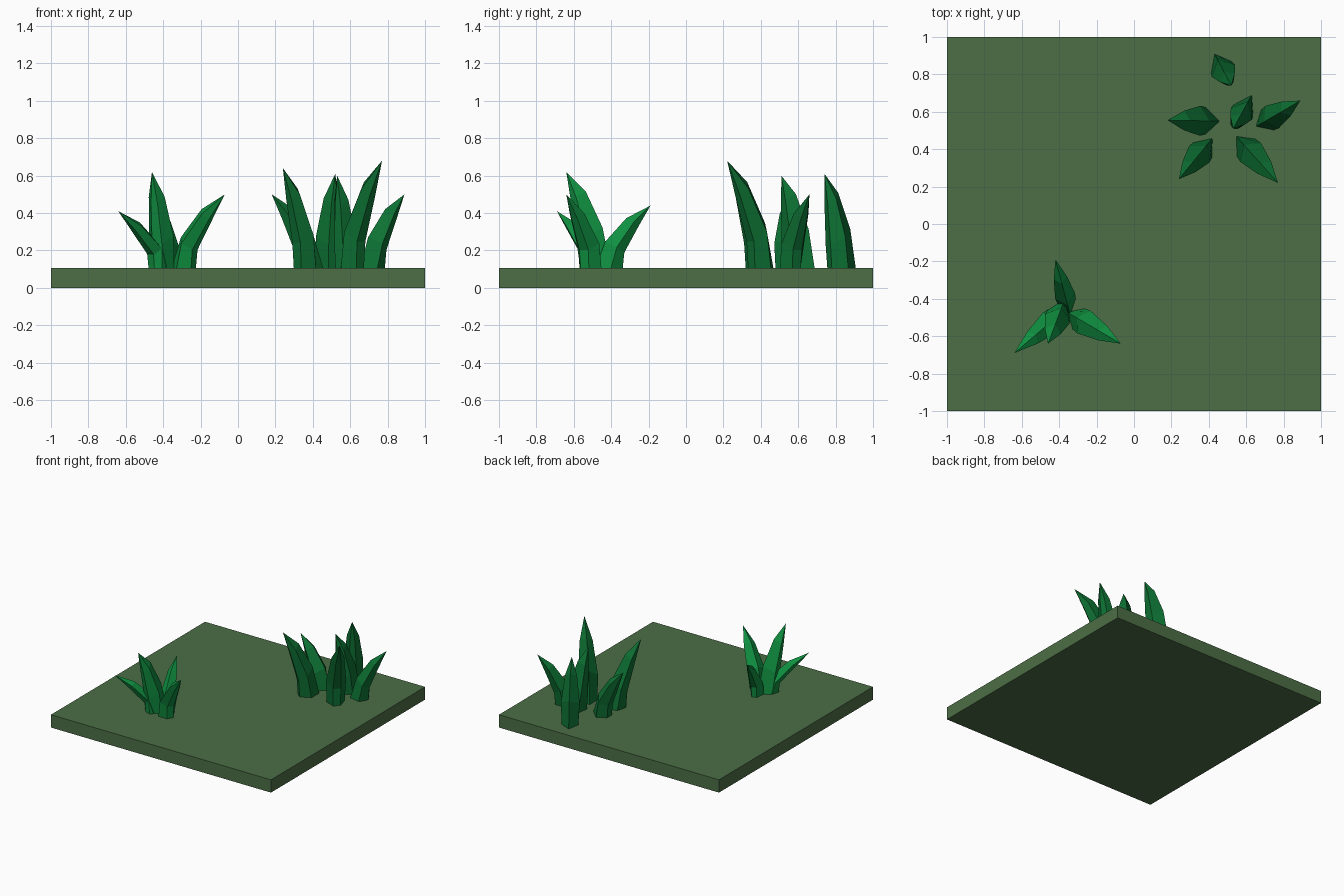
import bpy
import bmesh
from mathutils import Vector

old = bpy.data.objects.get("Cube")
if old:
    bpy.data.objects.remove(old, do_unlink=True)

GROUND = 0.105


def material(name, rgb):
    mat = bpy.data.materials.new(name)
    mat.use_nodes = True
    mat.diffuse_color = (*rgb, 1)
    mat.node_tree.nodes["Principled BSDF"].inputs["Base Color"].default_value = (*rgb, 1)
    return mat


def add_object(name, bm, mat):
    bmesh.ops.recalc_face_normals(bm, faces=bm.faces)
    mesh = bpy.data.meshes.new(name)
    bm.to_mesh(mesh)
    bm.free()
    mesh.materials.append(mat)
    obj = bpy.data.objects.new(name, mesh)
    bpy.context.collection.objects.link(obj)
    return obj


def blade(name, inner, tip, depth, width, mat):
    """Five-sided leaf: a ridge on the inner side, bending outwards to a point."""
    root = Vector((*inner, GROUND))
    lean = Vector((tip[0] - inner[0], tip[1] - inner[1], 0))
    length, height = lean.length, tip[2] - GROUND
    lean.normalize()
    side = Vector((-lean.y, lean.x, 0))
    out = depth + 0.01
    # each ring: inner reach and height, outer reach and height, width
    rings = [
        (0, -0.015, depth, -0.015, width * 0.9),
        (0.19 * length, 0.42 * height, out, 0.25 * height, width),
        (0.57 * length, 0.8 * height, out + 0.55 * (length - out), 0.68 * height, width * 0.65),
    ]
    # section: position from inner to outer edge, and sideways share of the width
    section = [(0, 0), (0.5, 0.5), (1, 0.2), (1, -0.2), (0.5, -0.5)]
    bm = bmesh.new()
    loops = []
    for s0, z0, s1, z1, w in rings:
        loops.append([
            bm.verts.new(root + lean * (s0 + (s1 - s0) * f) + side * (w * k)
                         + Vector((0, 0, z0 + (z1 - z0) * f)))
            for f, k in section])
    point = bm.verts.new(tip)
    n = len(section)
    bm.faces.new(loops[0])
    for i in range(n):
        j = (i + 1) % n
        for low, high in zip(loops, loops[1:]):
            bm.faces.new((low[i], low[j], high[j], high[i]))
        bm.faces.new((loops[-1][i], loops[-1][j], point))
    return add_object(name, bm, mat)


moss = material("moss green", (0.072, 0.156, 0.061))
light = material("light leaf green", (0.005, 0.28, 0.052))
dark = material("dark leaf green", (0.004, 0.165, 0.033))

# Ground slab
bm = bmesh.new()
bmesh.ops.create_cube(bm, size=1)
bmesh.ops.scale(bm, vec=(2, 2, GROUND), verts=bm.verts)
bmesh.ops.translate(bm, vec=(0, 0, GROUND / 2), verts=bm.verts)
add_object("ground_slab", bm, moss)

# Small front tuft
blade("front_tuft_tall_blade", (-0.37, -0.40), (-0.46, -0.64, 0.62), 0.17, 0.14, light)
blade("front_tuft_right_blade", (-0.37, -0.46), (-0.64, -0.69, 0.41), 0.12, 0.13, light)
blade("front_tuft_left_blade", (-0.36, -0.47), (-0.07, -0.64, 0.50), 0.14, 0.14, light)
blade("front_tuft_back_blade", (-0.34, -0.49), (-0.42, -0.19, 0.44), 0.15, 0.11, light)

# Large back tuft
blade("back_tuft_rear_blade", (0.43, 0.91), (0.52, 0.74, 0.61), 0.16, 0.14, dark)
blade("back_tuft_middle_blade", (0.63, 0.69), (0.53, 0.51, 0.60), 0.18, 0.13, dark)
blade("back_tuft_right_blade", (0.46, 0.55), (0.18, 0.555, 0.50), 0.15, 0.16, dark)
blade("back_tuft_left_blade", (0.65, 0.52), (0.89, 0.66, 0.50), 0.14, 0.14, dark)
blade("back_tuft_front_right_blade", (0.42, 0.46), (0.24, 0.24, 0.64), 0.16, 0.14, dark)
blade("back_tuft_front_left_blade", (0.545, 0.47), (0.77, 0.22, 0.68), 0.16, 0.15, dark)
